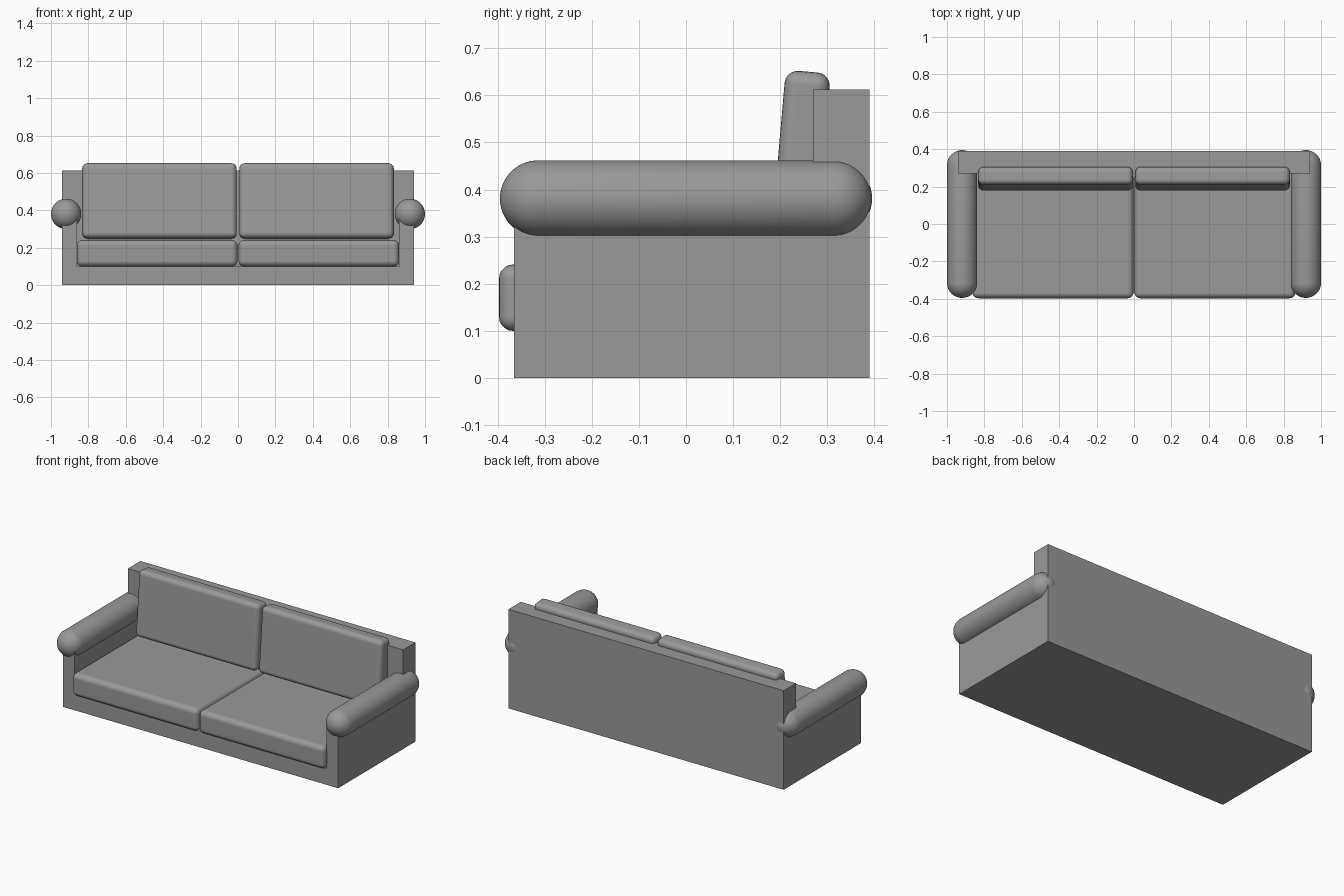
import bpy, bmesh, math
from mathutils import Matrix

old = bpy.data.objects.get("Cube")
if old:
    bpy.data.objects.remove(old)

GREY = (0.32, 0.32, 0.32, 1)
fabric = bpy.data.materials.new("grey_fabric")
fabric.use_nodes = True
fabric.diffuse_color = GREY
fabric.node_tree.nodes["Principled BSDF"].inputs["Base Color"].default_value = GREY


def finish(name, bm, smooth=False):
    mesh = bpy.data.meshes.new(name)
    bm.to_mesh(mesh)
    bm.free()
    mesh.materials.append(fabric)
    ob = bpy.data.objects.new(name, mesh)
    bpy.context.collection.objects.link(ob)
    if smooth:
        mesh.polygons.foreach_set("use_smooth", [True] * len(mesh.polygons))
    return ob


def box(name, low, high, radius=0):
    """Box between two corners, with softly rounded edges if radius is set."""
    size = [b - a for a, b in zip(low, high)]
    bm = bmesh.new()
    bmesh.ops.create_cube(bm, size=1, matrix=Matrix.Diagonal((*size, 1)))
    if radius:
        bmesh.ops.bevel(bm, geom=bm.edges[:], offset=radius, segments=5,
                        profile=0.5, affect='EDGES')
    ob = finish(name, bm, radius > 0)
    ob.location = [(a + b) / 2 for a, b in zip(low, high)]
    if radius:
        mod = ob.modifiers.new("flat_panels", 'WEIGHTED_NORMAL')
        mod.keep_sharp = True
    return ob


def capsule(name, radius, length):
    """Round bolster along y: a sphere split at its equator and stretched."""
    bm = bmesh.new()
    bmesh.ops.create_uvsphere(bm, u_segments=48, v_segments=25, radius=radius,
                              matrix=Matrix.Rotation(math.pi / 2, 4, 'X'))
    for v in bm.verts:
        v.co.y += math.copysign(length / 2 - radius, v.co.y)
    return finish(name, bm, True)


# Frame
box("base", (-0.94, -0.365, 0), (0.94, 0.39, 0.1))
box("backrest", (-0.94, 0.27, 0), (0.94, 0.39, 0.612))

# Mirrored arms and cushions
for side, s in (("left", 1), ("right", -1)):
    def span(a, b):
        return sorted((a * s, b * s))

    x0, x1 = span(0.86, 0.94)
    box(side + "_arm_panel", (x0, -0.365, 0), (x1, 0.39, 0.38))

    roll = capsule(side + "_arm_roll", 0.081, 0.79)
    roll.location = (0.919 * s, 0, 0.381)

    x0, x1 = span(0.003, 0.862)
    box(side + "_seat_cushion", (x0, -0.397, 0.1), (x1, 0.275, 0.241), 0.03)

    x0, x1 = span(0.007, 0.833)
    back = box(side + "_back_cushion", (x0, 0.194, 0.249), (x1, 0.29, 0.651), 0.028)
    back.rotation_euler.x = math.radians(-5)
